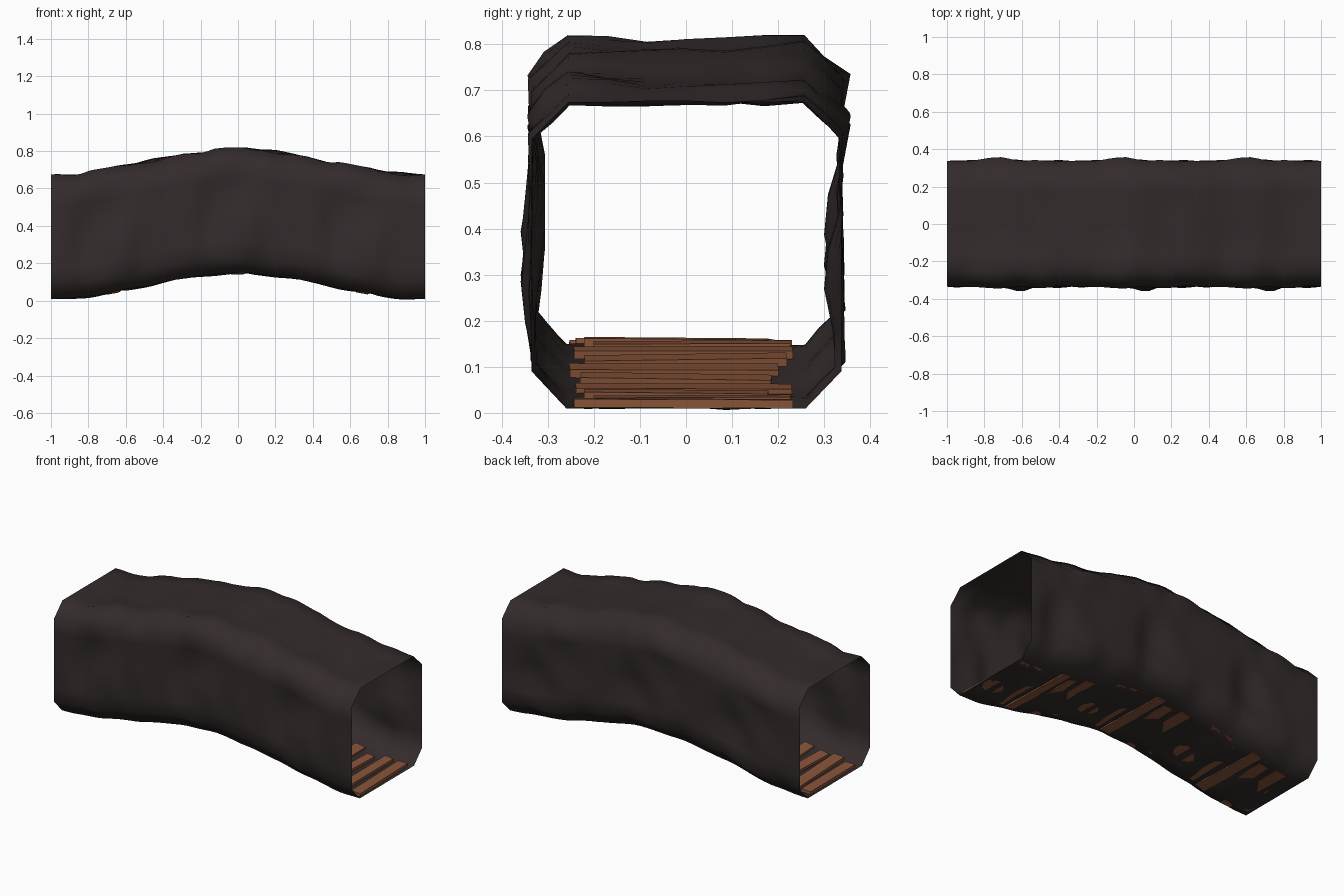
import bpy, bmesh, math, random
from mathutils import Vector, Matrix, noise

if "Cube" in bpy.data.objects:
    bpy.data.objects.remove(bpy.data.objects["Cube"])

MODULES, LENGTH = 3, 2 / 3      # three identical sections, end to end
STEPS = 16                      # rings per section


def material(name, rgb):
    m = bpy.data.materials.new(name)
    m.diffuse_color = (*rgb, 1)
    m.use_nodes = True
    m.node_tree.nodes["Principled BSDF"].inputs["Base Color"].default_value = m.diffuse_color
    return m


rock_mat = material("dark rock", (0.034, 0.0245, 0.0245))
wood_mat = material("brown wood", (0.25, 0.09, 0.042))


def arch(x):
    """Height of the humped path."""
    return 0.068 * (1 + math.cos(math.pi * x))


def add_object(name, bm, mat, smooth):
    me = bpy.data.meshes.new(name)
    bm.to_mesh(me)
    bm.free()
    me.materials.append(mat)
    for p in me.polygons:
        p.use_smooth = smooth
    ob = bpy.data.objects.new(name, me)
    bpy.context.collection.objects.link(ob)
    return ob


# Chamfered square cross-section (y, z), subdivided along its sides
corners = [(-0.26, 0.01), (0.26, 0.01), (0.337, 0.09), (0.337, 0.595),
           (0.255, 0.675), (-0.255, 0.675), (-0.335, 0.595), (-0.335, 0.09)]
section = []
for i, a in enumerate(corners):
    b = corners[(i + 1) % 8]
    n = 6 if i % 2 == 0 else 2
    for k in range(n):
        section.append(Vector((0, *a)).lerp(Vector((0, *b)), k / n))


def blob(u, z, u0, z0, su, sz):
    return math.exp(-((u - u0) / su) ** 2 - ((z - z0) / sz) ** 2)


def bump(u, p):
    """Rocky offset, fading out at both ends of a section (u in -0.5..0.5)."""
    fade = min(1, (0.5 - abs(u)) * 5)
    d = noise.noise(Vector((u * 4.2 + 4.3, p.y * 5.5, p.z * 5.5)))
    if p.z < 0.02:              # floor
        return fade * 0.014 * d
    if p.z > 0.66:              # roof
        return fade * max(-0.016, min(0.009, 0.03 * d))
    d *= 0.025
    # bulges and hollows in the front and back walls
    if p.y < -0.3:
        d += 0.026 * blob(u, p.z, 0.09, 0.28, 0.09, 0.13)
        d -= 0.028 * blob(u, p.z, -0.2, 0.38, 0.12, 0.2)
    if p.y > 0.3:
        d += 0.022 * blob(u, p.z, -0.1, 0.6, 0.16, 0.1)
        d -= 0.026 * blob(u, p.z, 0.2, 0.27, 0.12, 0.14)
    return fade * max(-0.037, min(0.026, d))


# Tunnel shell
bm = bmesh.new()
rings = []
centre = Vector((0, 0, 0.34))
for s in range(MODULES * STEPS + 1):
    x = -1 + s * LENGTH / STEPS
    u = (s % STEPS) / STEPS - 0.5
    ring = []
    for p in section:
        # outward direction of a rounded square
        r = p - centre
        out = Vector((0, r.y ** 5, r.z ** 5)).normalized()
        q = p + out * bump(u, p)
        ring.append(bm.verts.new((x, q.y, q.z + arch(x))))
    rings.append(ring)
n = len(section)
for a, b in zip(rings, rings[1:]):
    for i in range(n):
        j = (i + 1) % n
        bm.faces.new((a[i], a[j], b[j], b[i]))
bmesh.ops.recalc_face_normals(bm, faces=bm.faces)
add_object("tunnel_shell", bm, rock_mat, True)

# Floor planks, the same set in every section, following the slope
PLANKS = 7
for m in range(MODULES):
    random.seed(5)
    bm = bmesh.new()
    for k in range(PLANKS):
        x = -1 + LENGTH * (m + (k + 0.5) / PLANKS)
        y0, y1 = random.uniform(-0.255, -0.2), random.uniform(0.17, 0.235)
        width = random.uniform(0.05, 0.068)
        height = 0.0175 + random.uniform(-0.003, 0.003)
        slope = -math.atan((arch(x + 0.01) - arch(x - 0.01)) / 0.02)
        mat = (Matrix.Translation((x, (y0 + y1) / 2, height + arch(x)))
               @ Matrix.Rotation(slope, 4, 'Y')
               @ Matrix.Rotation(random.uniform(-0.04, 0.04), 4, 'Z')
               @ Matrix.Rotation(random.uniform(-0.012, 0.012), 4, 'X')
               @ Matrix.Diagonal((width, y1 - y0, 0.018, 1)))
        bmesh.ops.create_cube(bm, size=1, matrix=mat)
    add_object(f"floor_planks_{m + 1}", bm, wood_mat, False)
